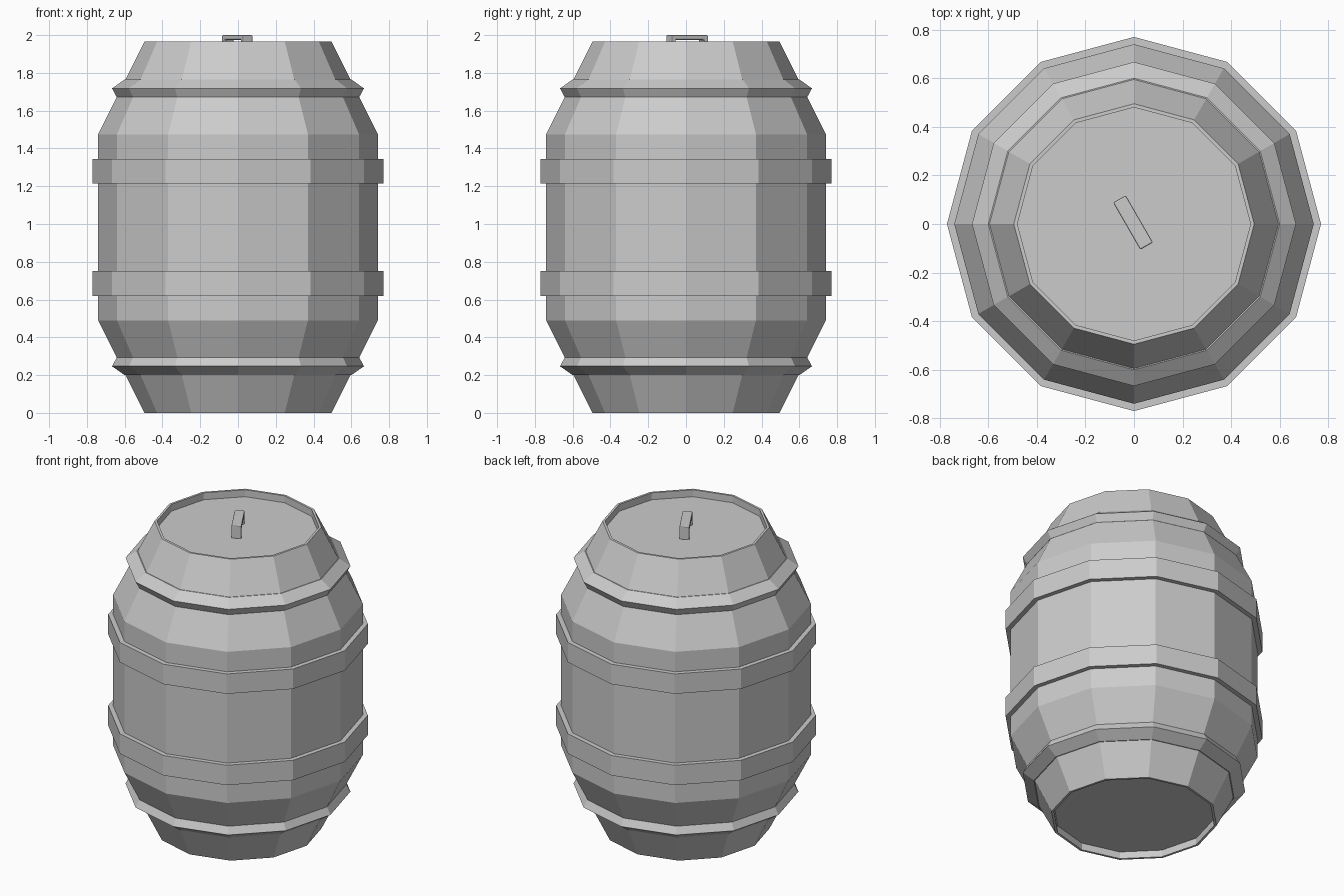
import bpy, bmesh
from math import cos, sin, pi, radians

if "Cube" in bpy.data.objects:
    bpy.data.objects.remove(bpy.data.objects["Cube"])

SIDES = 12
HEIGHT = 1.965


def finish(name, bm):
    bmesh.ops.recalc_face_normals(bm, faces=bm.faces)
    mesh = bpy.data.meshes.new(name)
    bm.to_mesh(mesh)
    bm.free()
    obj = bpy.data.objects.new(name, mesh)
    bpy.context.collection.objects.link(obj)
    return obj


def lathe(name, profile, closed):
    """Turn (radius, z) points into a 12-sided ring; open profiles are capped."""
    bm = bmesh.new()
    rings = [[bm.verts.new((r * cos(2 * pi * i / SIDES), r * sin(2 * pi * i / SIDES), z))
              for i in range(SIDES)] for r, z in profile]
    pairs = list(zip(rings, rings[1:]))
    if closed:
        pairs.append((rings[-1], rings[0]))
    else:
        bm.faces.new(rings[0])
        bm.faces.new(rings[-1])
    for a, b in pairs:
        for i in range(SIDES):
            j = (i + 1) % SIDES
            bm.faces.new((a[i], a[j], b[j], b[i]))
    return finish(name, bm)


def mirrored(profile):
    return [(r, HEIGHT - z) for r, z in profile]


# Barrel body with recessed lid and base
half = [(0.48, 0.045), (0.48, 0), (0.495, 0), (0.74, 0.49)]
lathe("barrel_body", half + mirrored(half)[::-1], closed=False)

# Square middle hoops and wedge-shaped end hoops, mirrored top and bottom
middle = [(0.73, 0.62), (0.77, 0.62), (0.77, 0.75), (0.73, 0.75)]
end = [(0.585, 0.2), (0.60, 0.2), (0.667, 0.247), (0.642, 0.293), (0.62, 0.293)]
for name, profile in (("middle_hoop", middle), ("end_hoop", end)):
    lathe("lower_" + name, profile, closed=True)
    lathe("upper_" + name, mirrored(profile), closed=True)

# Lid handle: U-shaped bar with softened edges
L, T, W = 0.112, 0.025, 0.03
outline = [(-L, 1.915), (-L, 2.0), (L, 2.0), (L, 1.915),
           (L - T, 1.915), (L - T, 2.0 - T), (T - L, 2.0 - T), (T - L, 1.915)]
bm = bmesh.new()
face = bm.faces.new([bm.verts.new((x, -W, z)) for x, z in outline])
ext = bmesh.ops.extrude_face_region(bm, geom=[face])
bmesh.ops.translate(bm, vec=(0, 2 * W, 0),
                    verts=[g for g in ext["geom"] if isinstance(g, bmesh.types.BMVert)])
handle = finish("lid_handle", bm)
handle.location = (-0.004, 0.006, 0)
handle.rotation_euler.z = radians(-60)
bevel = handle.modifiers.new("soft_edges", 'BEVEL')
bevel.width = 0.006
bevel.segments = 2
